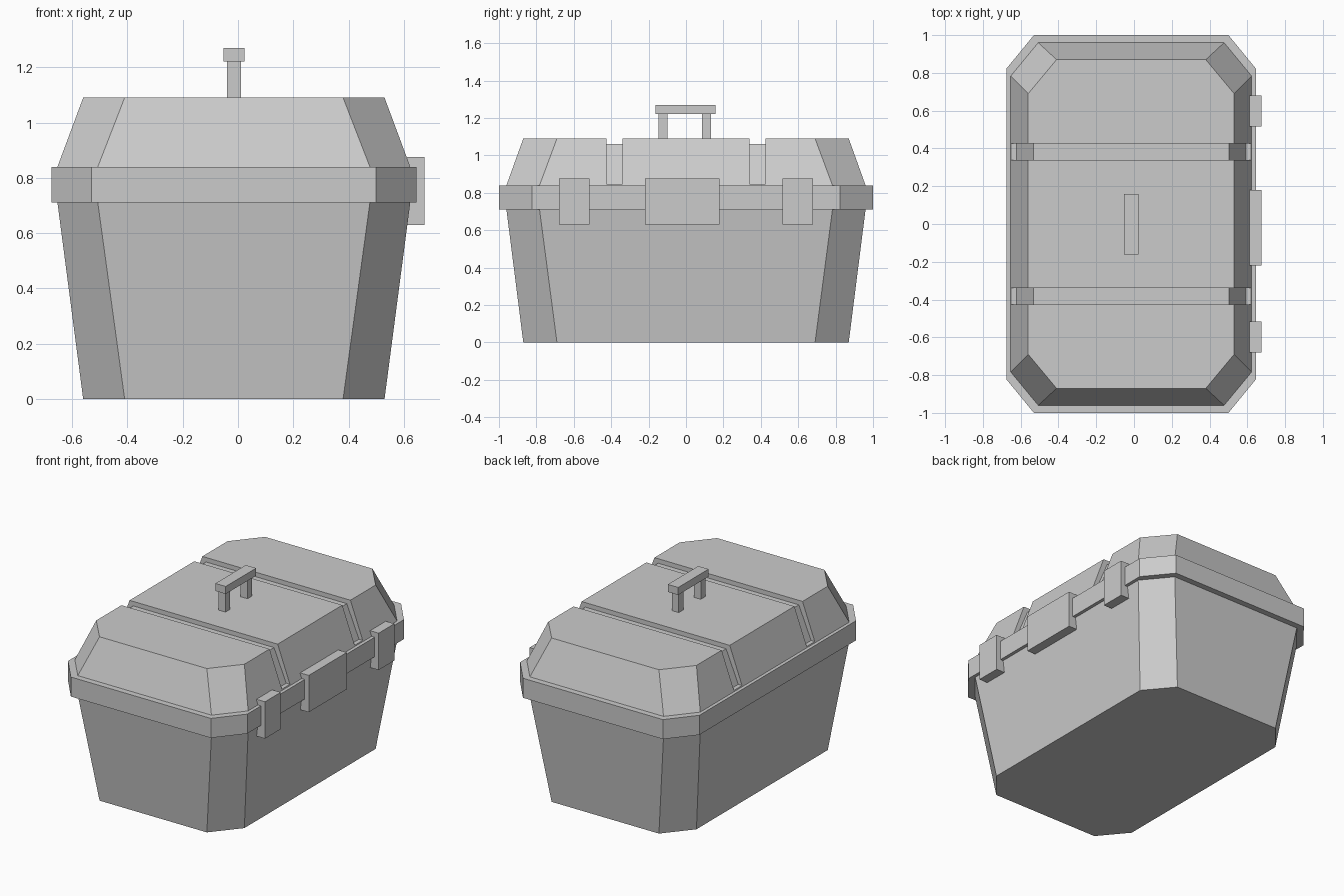
import bpy, bmesh

if "Cube" in bpy.data.objects:
    bpy.data.objects.remove(bpy.data.objects["Cube"])

CX = -0.015  # the case sits slightly off centre; the latches fill the rest


def make_object(name, bm):
    bmesh.ops.recalc_face_normals(bm, faces=bm.faces[:])
    mesh = bpy.data.meshes.new(name)
    bm.to_mesh(mesh)
    bm.free()
    obj = bpy.data.objects.new(name, mesh)
    bpy.context.collection.objects.link(obj)
    return obj


def loft(name, rings):
    """Skin matching closed rings of points and cap both ends."""
    bm = bmesh.new()
    loops = [[bm.verts.new(p) for p in ring] for ring in rings]
    n = len(loops[0])
    for a, b in zip(loops, loops[1:]):
        for i in range(n):
            j = (i + 1) % n
            bm.faces.new((a[i], a[j], b[j], b[i]))
    bm.faces.new(loops[0])
    bm.faces.new(loops[-1])
    return make_object(name, bm)


def octagon(hx, hy, cx, cy, z):
    """Rectangle with clipped corners: half sizes hx, hy, flat half lengths cx, cy."""
    pts = [(hx, -cy), (hx, cy), (cx, hy), (-cx, hy),
           (-hx, cy), (-hx, -cy), (-cx, -hy), (cx, -hy)]
    return [(CX + x, y, z) for x, y in pts]


def box(name, x0, x1, y0, y1, z0, z1):
    return loft(name, [[(x0, y0, z), (x1, y0, z), (x1, y1, z), (x0, y1, z)]
                       for z in (z0, z1)])


NARROW = (0.545, 0.87, 0.395, 0.69)
WIDE = (0.638, 0.96, 0.492, 0.783)
RIM = (0.66, 1.0, 0.515, 0.823)

# Tapered tub, overhanging rim and bevelled lid
loft("tub", [octagon(*NARROW, 0), octagon(*WIDE, 0.71)])
loft("rim", [octagon(*RIM, 0.71), octagon(*RIM, 0.84)])
lid = loft("lid", [octagon(*WIDE, 0.84), octagon(*NARROW, 1.09)])

# Two grooves running over the lid and down its sides
half = [(0.8, 1.2), (0.8, 0.847), (0.608, 0.847), (0.518, 1.06)]
arch = half + [(-x, z) for x, z in reversed(half)]
for side in (-1, 1):
    cutter = loft("groove_cutter", [[(CX + x, side * y, z) for x, z in arch]
                                    for y in (0.34, 0.425)])
    cutter.hide_render = True
    cutter.hide_set(True)
    mod = lid.modifiers.new("groove", 'BOOLEAN')
    mod.operation = 'DIFFERENCE'
    mod.solver = 'EXACT'
    mod.object = cutter

# Latches on the right side
for name, y0, y1 in (("front_latch", -0.68, -0.515),
                     ("middle_latch", -0.22, 0.18),
                     ("rear_latch", 0.515, 0.68)):
    box(name, 0.612, 0.675, y0, y1, 0.63, 0.875)

# Carrying handle
box("handle_grip", CX - 0.038, CX + 0.038, -0.162, 0.158, 1.22, 1.27)
for name, y in (("front_handle_post", -0.122), ("rear_handle_post", 0.11)):
    box(name, CX - 0.025, CX + 0.025, y - 0.024, y + 0.024, 1.085, 1.22)
